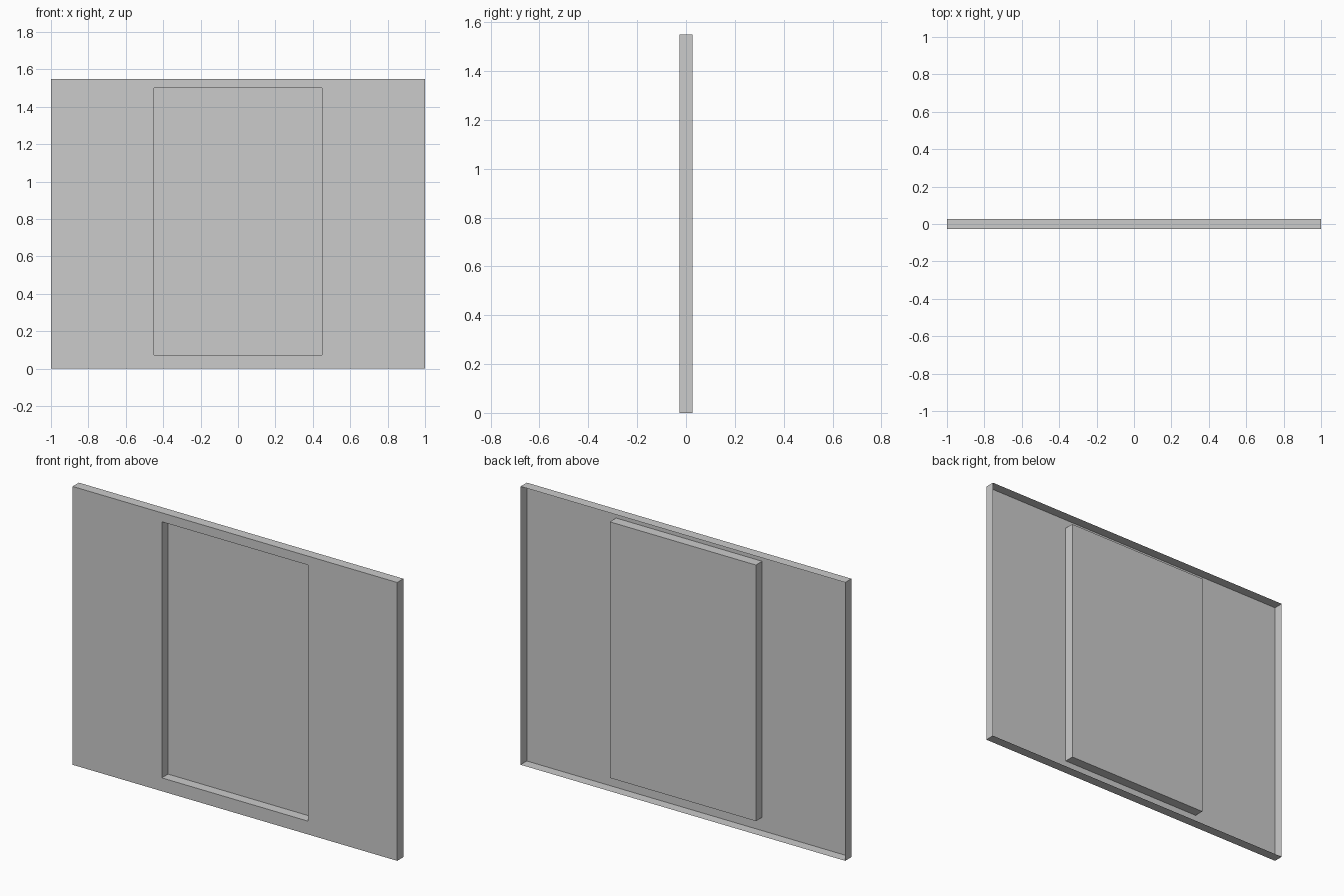
import bpy
import bmesh

if "Cube" in bpy.data.objects:
    bpy.data.objects.remove(bpy.data.objects["Cube"])

HALF_DEPTH = 0.0275


def rect_loop(bm, x, z0, z1, y):
    """Rectangular loop of vertices in the xz plane."""
    return [bm.verts.new(p) for p in ((-x, y, z0), (x, y, z0), (x, y, z1), (-x, y, z1))]


bm = bmesh.new()
# Loops run from the open back rim, over the front face, into the recess
outer, recess = (1.0, 0.0, 1.55), (0.45, 0.074, 1.5)
loops = [rect_loop(bm, *outer, HALF_DEPTH),
         rect_loop(bm, *outer, -HALF_DEPTH),
         rect_loop(bm, *recess, -HALF_DEPTH),
         rect_loop(bm, *recess, HALF_DEPTH)]

# Skirt, front frame and recess walls
for a, b in zip(loops, loops[1:]):
    for i in range(4):
        j = (i + 1) % 4
        bm.faces.new((a[i], a[j], b[j], b[i]))

# Recess floor
bm.faces.new(loops[-1])

# Face the front surface outwards (-y)
bm.normal_update()
floor = bm.faces[:][-1]
bmesh.ops.recalc_face_normals(bm, faces=bm.faces)
bm.normal_update()
if floor.normal.y > 0:
    bmesh.ops.reverse_faces(bm, faces=bm.faces)

mesh = bpy.data.meshes.new("recessed_panel")
bm.to_mesh(mesh)
bm.free()
bpy.context.collection.objects.link(bpy.data.objects.new("recessed_panel", mesh))
